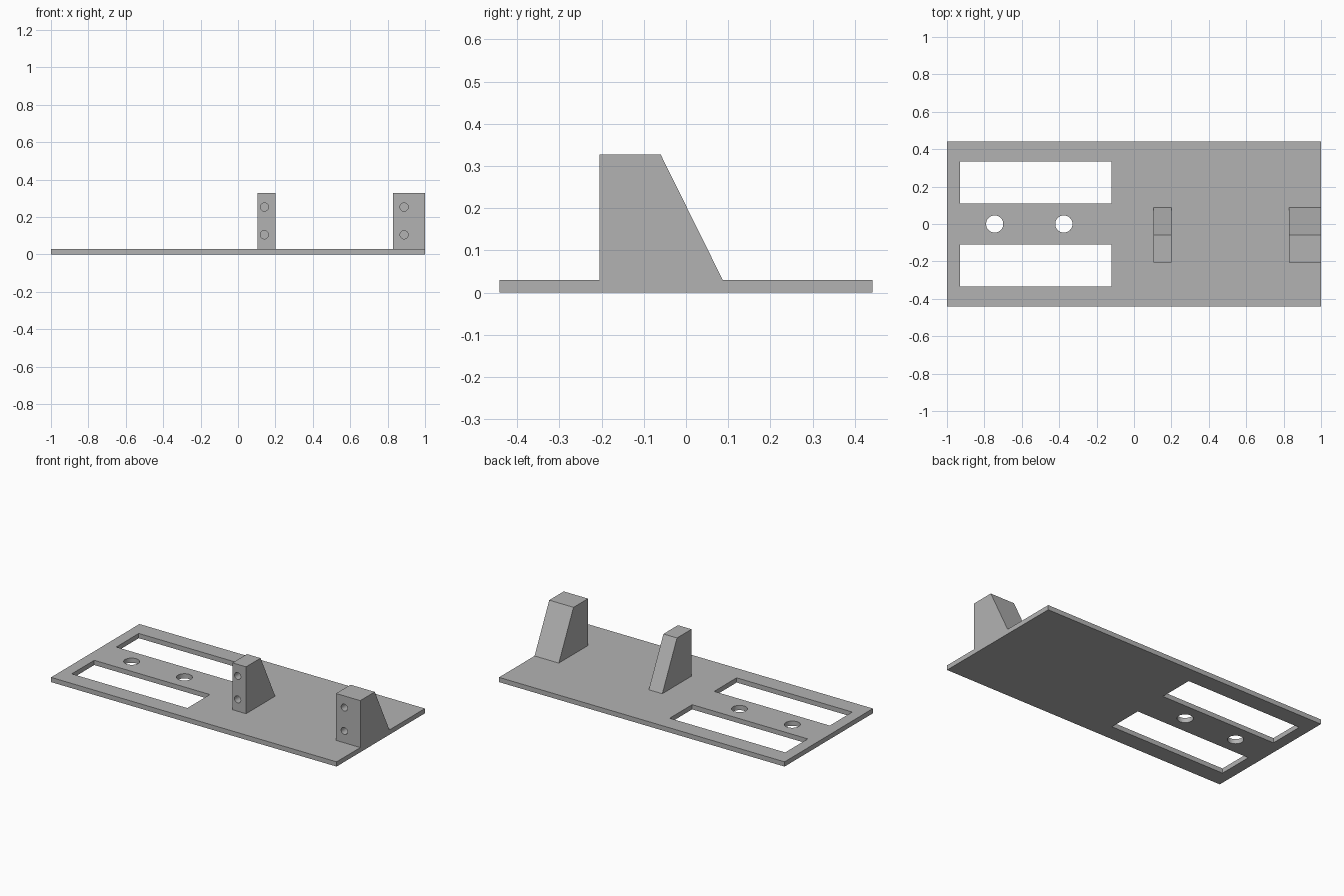
import bpy, bmesh, math
from mathutils import Matrix

if "Cube" in bpy.data.objects:
    bpy.data.objects.remove(bpy.data.objects["Cube"])

grey = bpy.data.materials.new("grey")
grey.diffuse_color = (0.45, 0.45, 0.45, 1)
grey.use_nodes = True
grey.node_tree.nodes["Principled BSDF"].inputs["Base Color"].default_value = grey.diffuse_color

THICK = 0.03
BACK, TOP = -0.205, 0.327


def prism(name, outline, depth):
    """Extrude an outline of 3D points along a vector."""
    bm = bmesh.new()
    face = bm.faces.new([bm.verts.new(p) for p in outline])
    new = bmesh.ops.extrude_face_region(bm, geom=[face])["geom"]
    bmesh.ops.translate(bm, vec=depth, verts=[v for v in new if isinstance(v, bmesh.types.BMVert)])
    bmesh.ops.recalc_face_normals(bm, faces=bm.faces)
    return make(name, bm)


def cylinder(name, radius, length, matrix):
    bm = bmesh.new()
    bmesh.ops.create_cone(bm, cap_ends=True, segments=40, radius1=radius,
                          radius2=radius, depth=length, matrix=matrix)
    return make(name, bm)


def make(name, bm):
    mesh = bpy.data.meshes.new(name)
    bm.to_mesh(mesh)
    bm.free()
    mesh.materials.append(grey)
    ob = bpy.data.objects.new(name, mesh)
    bpy.context.collection.objects.link(ob)
    return ob


def combine(ob, other, operation):
    """Apply a boolean and discard the second object."""
    mod = ob.modifiers.new("bool", "BOOLEAN")
    mod.operation, mod.object, mod.solver = operation, other, "EXACT"
    bpy.context.view_layer.objects.active = ob
    bpy.ops.object.modifier_apply(modifier=mod.name)
    bpy.data.objects.remove(other)


def rect(x0, x1, y0, y1, z):
    return [(x0, y0, z), (x1, y0, z), (x1, y1, z), (x0, y1, z)]


# Base plate
plate = prism("mounting_plate", rect(-1, 1, -0.442, 0.442, 0), (0, 0, THICK))

# Two long slots, mirrored front to back
for s in (-1, 1):
    y0, y1 = sorted((s * 0.11, s * 0.335))
    combine(plate, prism("slot_cutter", rect(-0.93, -0.12, y0, y1, -0.1), (0, 0, 0.3)), "DIFFERENCE")

# Round holes between the slots
for x in (-0.745, -0.375):
    combine(plate, cylinder("hole_cutter", 0.046, 0.3, Matrix.Translation((x, 0, 0))), "DIFFERENCE")

# Sloped brackets fused to the plate, each with two blind screw holes
for x0, x1, hole_x in ((0.105, 0.2, 0.141), (0.83, 1.0, 0.888)):
    side = [(x0, BACK, 0.015), (x0, 0.087, 0.015), (x0, 0.087, THICK), (x0, -0.06, TOP), (x0, BACK, TOP)]
    bracket = prism("bracket", side, (x1 - x0, 0, 0))
    for z in (0.105, 0.253):
        place = Matrix.Translation((hole_x, BACK, z)) @ Matrix.Rotation(math.pi / 2, 4, "X")
        combine(bracket, cylinder("screw_cutter", 0.022, 0.24, place), "DIFFERENCE")
    combine(plate, bracket, "UNION")

# Smooth hole walls, crisp edges
plate.select_set(True)
bpy.context.view_layer.objects.active = plate
bpy.ops.object.shade_smooth_by_angle(angle=math.radians(30))
